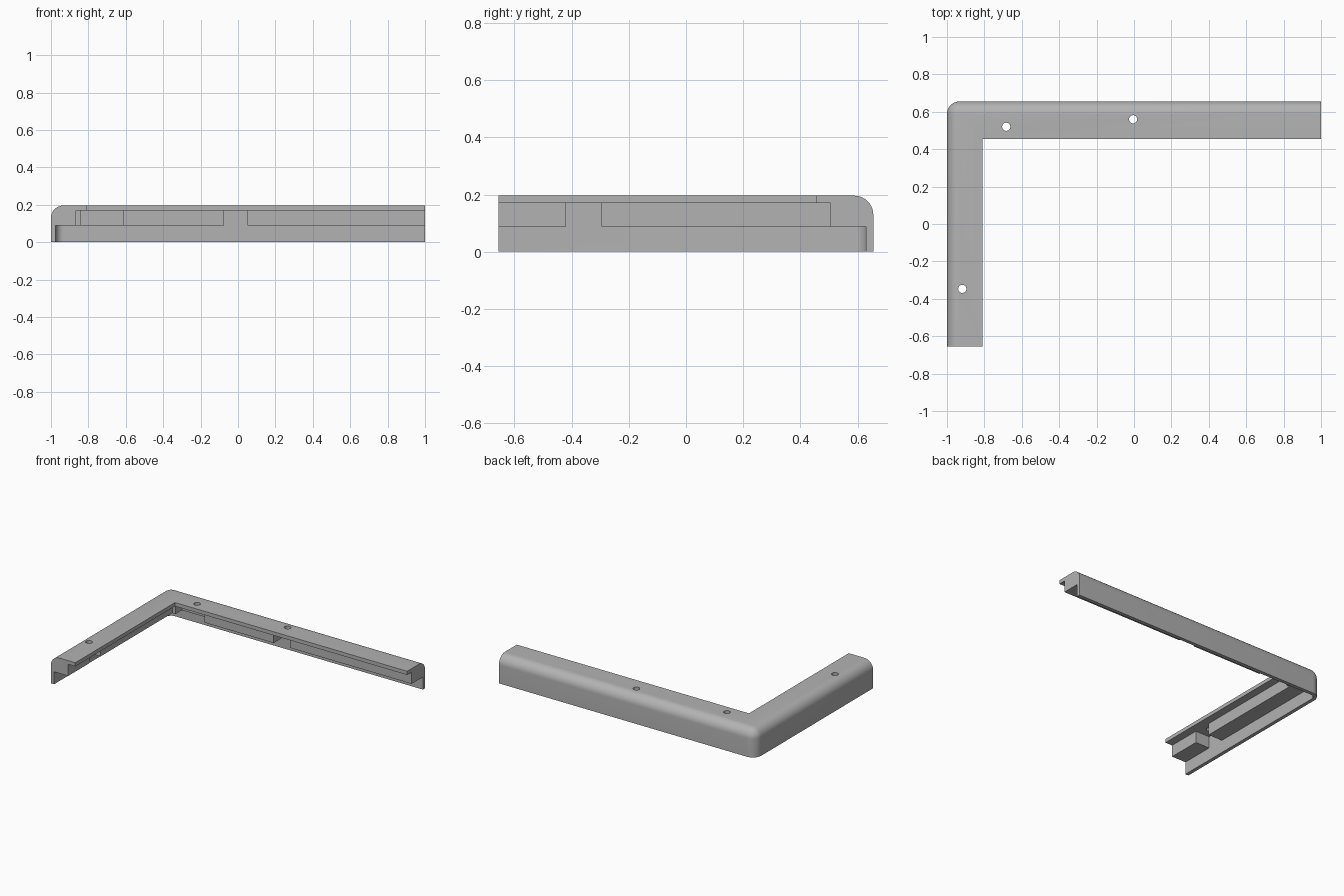
import bpy, bmesh
from math import radians

cube = bpy.data.objects.get("Cube")
if cube:
    bpy.data.objects.remove(cube, do_unlink=True)

HEIGHT, BACK, RADIUS = 0.196, 0.655, 0.067
LEDGE, PLATE = 0.088, 0.17      # underside of the bar and of the top plate

grey = bpy.data.materials.new("plain grey")
grey.use_nodes = True
color = (0.45, 0.45, 0.45, 1)
grey.diffuse_color = color
grey.node_tree.nodes["Principled BSDF"].inputs["Base Color"].default_value = color


def add_object(name, bm):
    bmesh.ops.recalc_face_normals(bm, faces=bm.faces[:])
    mesh = bpy.data.meshes.new(name)
    bm.to_mesh(mesh)
    bm.free()
    mesh.materials.append(grey)
    obj = bpy.data.objects.new(name, mesh)
    bpy.context.collection.objects.link(obj)
    return obj


def prism(points, low, high):
    bm = bmesh.new()
    face = bm.faces.new([bm.verts.new((x, y, low)) for x, y in points])
    top = bmesh.ops.extrude_face_region(bm, geom=[face])["geom"]
    verts = [v for v in top if isinstance(v, bmesh.types.BMVert)]
    bmesh.ops.translate(bm, verts=verts, vec=(0, 0, high - low))
    return bm


def box(x0, x1, y0, y1, low, high):
    return prism([(x0, y0), (x1, y0), (x1, y1), (x0, y1)], low, high)


def round_edges(bm, test, radius):
    edges = [e for e in bm.edges if test(e.verts[0].co, e.verts[1].co)]
    bmesh.ops.bevel(bm, geom=edges, offset=radius, segments=10, profile=0.5,
                    affect='EDGES', clamp_overlap=False)


# L-shaped body with rounded outer edges
outline = [(-1, -BACK), (-0.81, -BACK), (-0.81, 0.455),
           (1, 0.455), (1, BACK), (-1, BACK)]
bm = prism(outline, 0, HEIGHT)


def outer_edge(a, b):
    left = a.x < -0.99 and b.x < -0.99
    back = a.y > BACK - 0.01 and b.y > BACK - 0.01
    top = a.z > 0.1 and b.z > 0.1
    return (left and back) or (top and (left or back))


round_edges(bm, outer_edge, RADIUS)
frame = add_object("corner_frame", bm)

# Space under the bar, leaving a thin outer wall
under = box(-0.975, 2, -2, 0.63, -0.1, LEDGE)
round_edges(under, lambda a, b: all(p.x < 0 and p.y > 0 for p in (a, b)), 0.042)
cutters = [under]

# Rebate below the top plate, then notches in the bar
cutters.append(box(-0.865, 2, -2, 0.505, -0.2, PLATE))
for x0, x1, y0, y1 in [(-0.975, -0.8, -0.42, -0.295),
                       (-0.075, 0.05, 0.45, 0.63),
                       (-0.84, -0.615, 0.45, 0.575)]:
    cutters.append(box(x0, x1, y0, y1, 0.04, PLATE))

# Screw holes through the top plate
for x, y in [(-0.918, -0.347), (-0.005, 0.56), (-0.683, 0.52)]:
    bm = bmesh.new()
    bmesh.ops.create_cone(bm, cap_ends=True, segments=24, radius1=0.022,
                          radius2=0.022, depth=0.3)
    bmesh.ops.translate(bm, verts=bm.verts[:], vec=(x, y, 0.25))
    cutters.append(bm)

bpy.ops.object.select_all(action='DESELECT')
bpy.context.view_layer.objects.active = frame
frame.select_set(True)
for bm in cutters:
    cutter = add_object("cutter", bm)
    cutter.hide_render = True
    mod = frame.modifiers.new("cut", 'BOOLEAN')
    mod.operation, mod.solver, mod.object = 'DIFFERENCE', 'EXACT', cutter
    bpy.ops.object.modifier_apply(modifier=mod.name)
    bpy.data.objects.remove(cutter, do_unlink=True)

bpy.ops.object.shade_smooth_by_angle(angle=radians(30))
